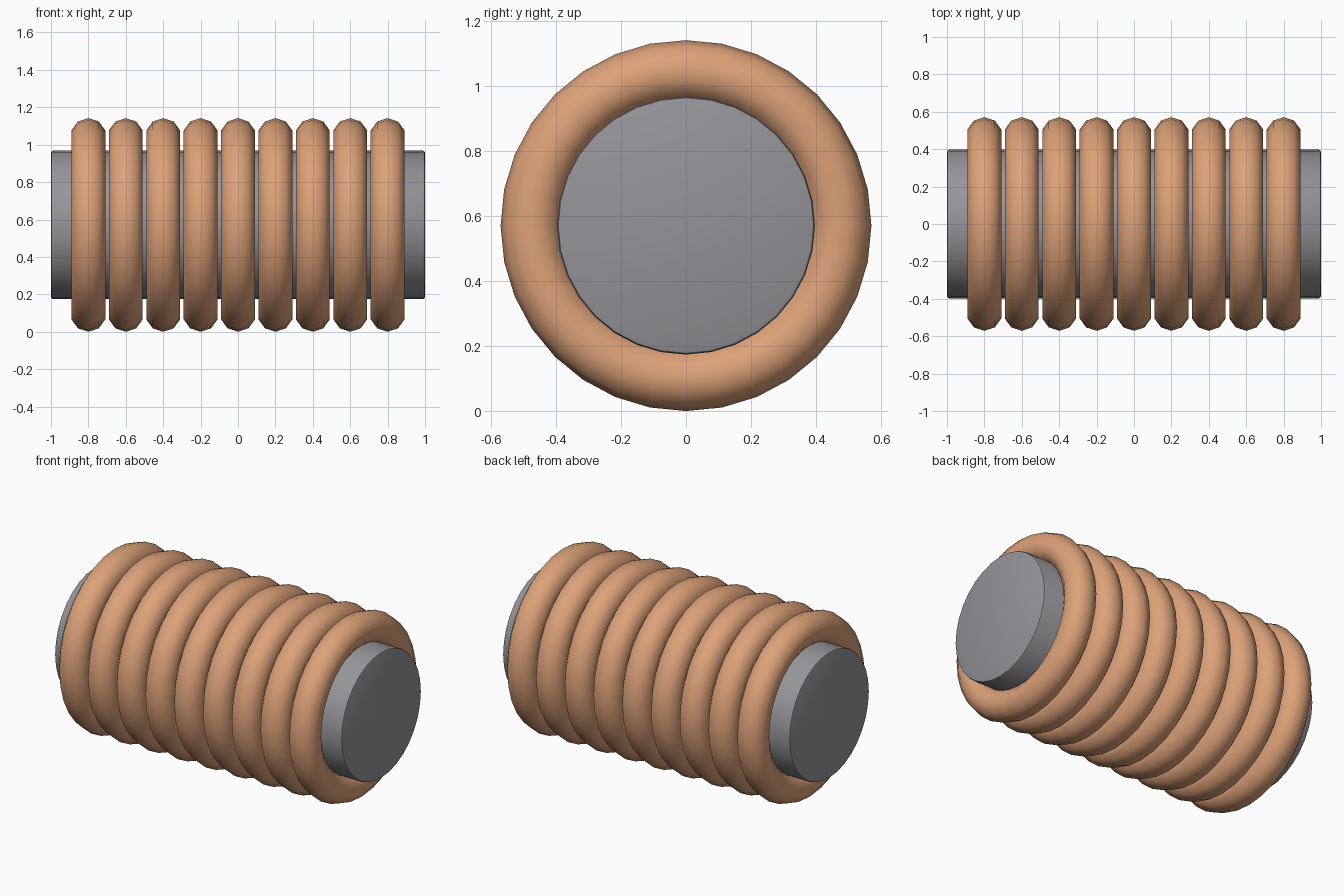
import bpy
import math

cube = bpy.data.objects.get("Cube")
if cube:
    bpy.data.objects.remove(cube, do_unlink=True)

RING_RADIUS, WIRE_RADIUS = 0.476, 0.095
AXIS_HEIGHT = RING_RADIUS + WIRE_RADIUS
CORE_RADIUS = 0.397
SPACING = 0.2


def make_material(name, color):
    mat = bpy.data.materials.new(name)
    mat.use_nodes = True
    mat.diffuse_color = color
    mat.node_tree.nodes["Principled BSDF"].inputs["Base Color"].default_value = color
    return mat


def finish(obj, name, mat):
    obj.name = name
    obj.data.materials.append(mat)
    bpy.ops.object.transform_apply(location=False, rotation=True, scale=True)


steel = make_material("grey steel", (0.30, 0.30, 0.32, 1))
copper = make_material("copper", (0.72, 0.36, 0.19, 1))
along_x = (0, math.pi / 2, 0)

# Solid core lying along x, with softened rims
bpy.ops.mesh.primitive_cylinder_add(vertices=32, radius=CORE_RADIUS, depth=2,
                                    location=(0, 0, AXIS_HEIGHT), rotation=along_x)
core = bpy.context.object
finish(core, "core", steel)
bevel = core.modifiers.new("rim", "BEVEL")
bevel.width = 0.012
bevel.segments = 2
bevel.limit_method = "ANGLE"
bevel.angle_limit = math.radians(40)
bpy.ops.object.modifier_apply(modifier=bevel.name)
bpy.ops.object.shade_smooth_by_angle(angle=math.radians(30))

# Nine separate wire turns around the core
for i in range(9):
    bpy.ops.mesh.primitive_torus_add(major_segments=32, minor_segments=10,
                                     major_radius=RING_RADIUS, minor_radius=WIRE_RADIUS,
                                     location=((i - 4) * SPACING, 0, AXIS_HEIGHT),
                                     rotation=along_x)
    finish(bpy.context.object, f"winding_{i + 1}", copper)
    bpy.ops.object.shade_smooth()
